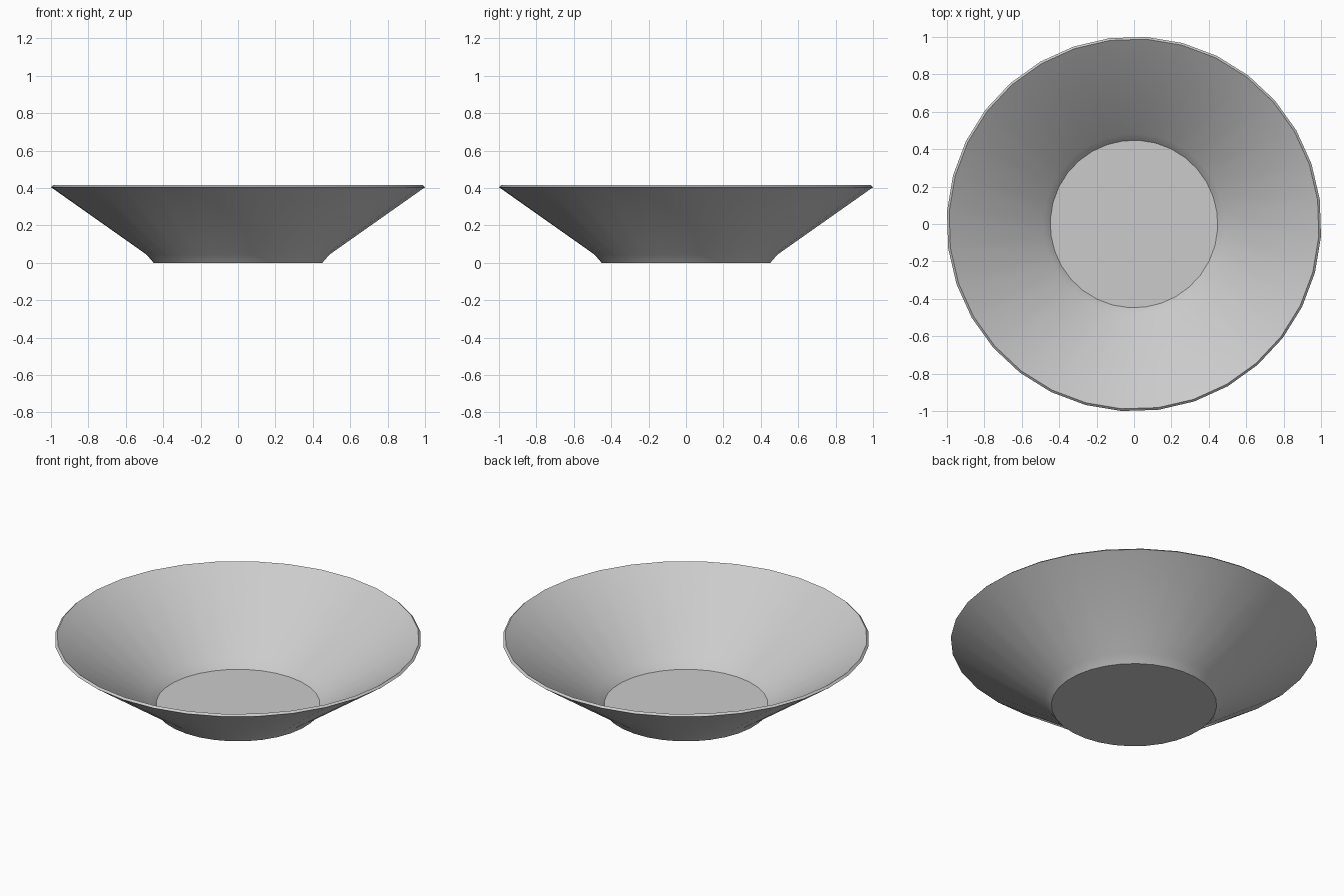
import bpy, bmesh, math

if "Cube" in bpy.data.objects:
    bpy.data.objects.remove(bpy.data.objects["Cube"])

SIDES = 32
OFFSET = math.radians(-3.75)


def lathe(name, profile):
    """Revolve an (r, z) profile around z and cap both ends with flat discs."""
    bm = bmesh.new()
    rings = []
    for r, z in profile:
        rings.append([bm.verts.new((r * math.cos(OFFSET + i * math.tau / SIDES),
                                    r * math.sin(OFFSET + i * math.tau / SIDES), z))
                      for i in range(SIDES)])
    for low, high in zip(rings, rings[1:]):
        for i in range(SIDES):
            j = (i + 1) % SIDES
            bm.faces.new((low[i], low[j], high[j], high[i]))
    bm.faces.new(rings[0][::-1])
    bm.faces.new(rings[-1])
    bmesh.ops.recalc_face_normals(bm, faces=bm.faces)
    mesh = bpy.data.meshes.new(name)
    bm.to_mesh(mesh)
    bm.free()
    obj = bpy.data.objects.new(name, mesh)
    bpy.context.collection.objects.link(obj)
    bpy.context.view_layer.objects.active = obj
    obj.select_set(True)
    bpy.ops.object.shade_smooth_by_angle(angle=math.radians(30))
    return obj


# Thin flared bowl: outside from foot to rim, then inside back down to the floor
lathe("bowl", [
    (0.452, 0.0), (0.49, 0.044), (1.002, 0.404),
    (0.99, 0.415), (0.484, 0.056), (0.448, 0.015),
])
